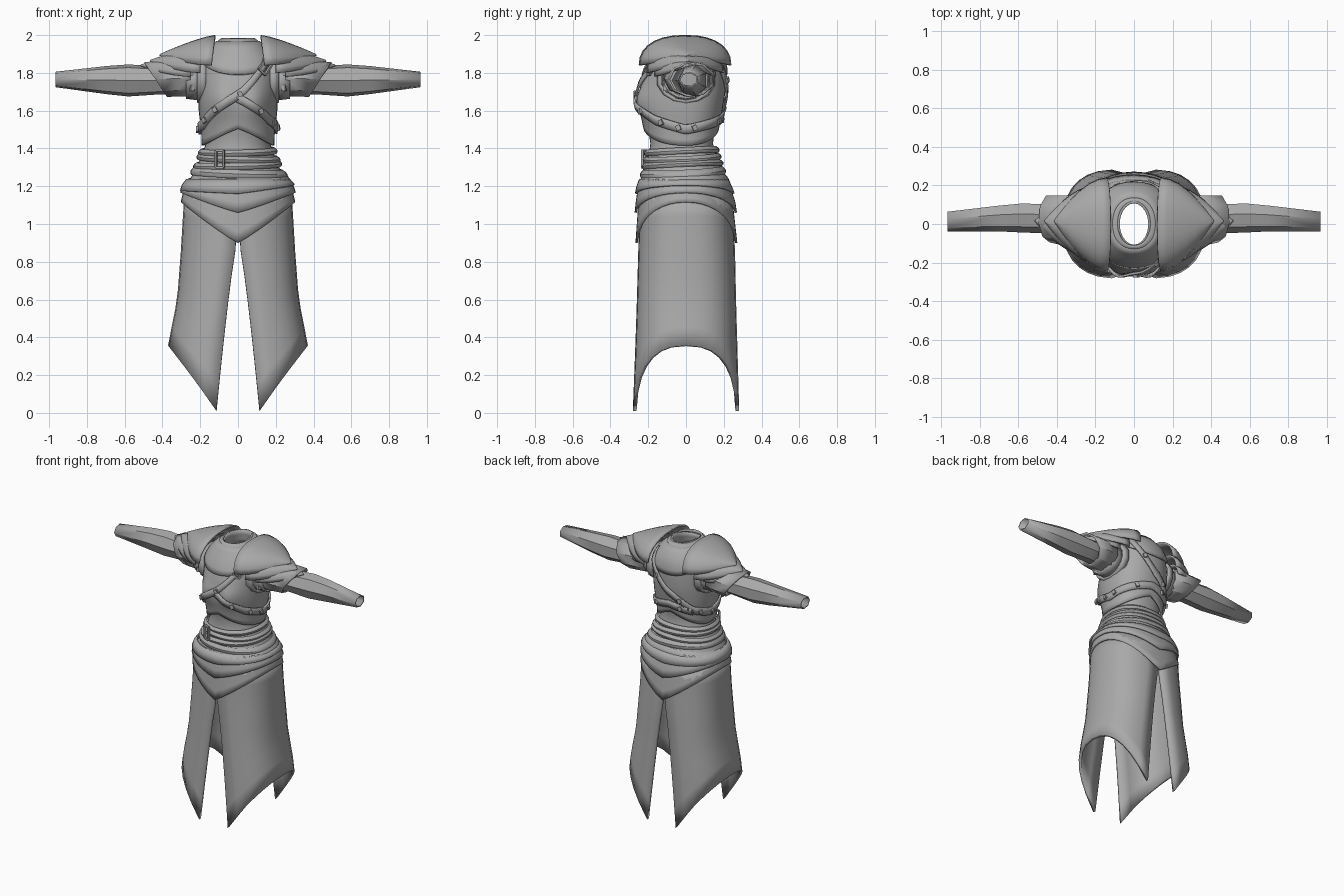
import bpy, bmesh, math
from mathutils import Vector, Matrix

if "Cube" in bpy.data.objects:
    bpy.data.objects.remove(bpy.data.objects["Cube"])

cloth = bpy.data.materials.new("plain_grey")
cloth.diffuse_color = (0.40, 0.40, 0.40, 1)
cloth.use_nodes = True
cloth.node_tree.nodes["Principled BSDF"].inputs["Base Color"].default_value = cloth.diffuse_color


def finish(name, bm, thick=0.0, angle=30):
    bmesh.ops.recalc_face_normals(bm, faces=bm.faces)
    me = bpy.data.meshes.new(name)
    bm.to_mesh(me)
    bm.free()
    ob = bpy.data.objects.new(name, me)
    bpy.context.collection.objects.link(ob)
    me.materials.append(cloth)
    if thick:
        m = ob.modifiers.new("thickness", 'SOLIDIFY')
        m.thickness, m.offset = thick, 0
    bpy.ops.object.select_all(action='DESELECT')
    ob.select_set(True)
    bpy.context.view_layer.objects.active = ob
    bpy.ops.object.shade_smooth_by_angle(angle=math.radians(angle))
    return ob


def sheet(name, f, nu, nv, closed=False, thick=0.0, angle=30):
    """Surface from f(u, v), u around and v along."""
    bm = bmesh.new()
    cols = nu if closed else nu + 1
    g = [[bm.verts.new(f(i / nu, j / nv)) for i in range(cols)] for j in range(nv + 1)]
    for j in range(nv):
        for i in range(nu):
            k = (i + 1) % cols
            bm.faces.new((g[j][i], g[j][k], g[j + 1][k], g[j + 1][i]))
    bmesh.ops.remove_doubles(bm, verts=bm.verts, dist=0.0005)
    return finish(name, bm, thick, angle)


def lerp_table(tab, t):
    if t <= tab[0][0]:
        return tab[0][1:]
    for p, q in zip(tab, tab[1:]):
        if t <= q[0]:
            k = (t - p[0]) / (q[0] - p[0])
            return [a + (b - a) * k for a, b in zip(p[1:], q[1:])]
    return tab[-1][1:]


def spow(v, n):
    return math.copysign(abs(v) ** (2 / n), v)


# height, half width, front depth, back depth
BODY = [(0.88, .30, .25, .255), (1.12, .285, .245, .24), (1.2, .278, .24, .22),
        (1.3, .22, .215, .185), (1.42, .178, .195, .15), (1.5, .183, .21, .16),
        (1.6, .197, .232, .18), (1.68, .2, .235, .195), (1.76, .2, .225, .2),
        (1.84, .195, .2, .2), (1.9, .165, .165, .18), (1.95, .12, .13, .14), (1.98, .085, .115, .115)]


def body(a, z, off=0.0):
    rx, yf, yb = lerp_table(BODY, z)
    c, s = spow(math.cos(a), 2.2), spow(math.sin(a), 2.2)
    x, y = (rx + off) * c, ((yb if s > 0 else yf) + off) * s
    if s < 0:  # bust
        y -= .03 * math.exp(-((abs(x) - .09) / .06) ** 2 - ((z - 1.65) / .07) ** 2)
    return Vector((x, y, z))


def wrap(name, bottom, top, off0, off1, nv=3, nu=40, thick=.012):
    """Band round the body; bottom and top are heights by angle."""
    def f(u, v):
        a = u * math.tau
        z0, z1 = bottom(a), top(a)
        return body(a, z0 + (z1 - z0) * v, off0 + (off1 - off0) * v)
    return sheet(name, f, nu, nv, True, thick)


def side(a):
    return abs(math.cos(a))


# torso
wrap("undershirt", lambda a: 1.2, lambda a: 1.56, 0, -.012, 8, thick=0)
wrap("bodice", lambda a: 1.505 - .09 * side(a), lambda a: 1.98, .008, .0, 18)
wrap("neck_plate", lambda a: 1.87 - .08 * max(0, abs(math.sin(a)) - .3) / .7,
     lambda a: 1.965, .014, .008, 5)


def collar_f(u, v):
    a = u * math.tau
    z = 1.88 + v * (.105 - .025 * max(0, -math.sin(a)))
    return ((.092 - .012 * v) * math.cos(a), (.125 - .012 * v) * math.sin(a), z)


sheet("collar", collar_f, 20, 3, True, .012)

# wrapped sash, each fold tilted a little differently
for i, (z, h, tilt) in enumerate([(1.385, .035, .004), (1.35, .035, -.008), (1.315, .035, .006),
                                  (1.275, .045, -.01), (1.225, .055, .012)]):
    def fold(u, v, z=z, h=h, t=tilt):
        a = u * math.tau
        zz = z + t * math.cos(a) + .01 * math.sin(a) + h * (v - .5)
        return body(a, zz, .008 + .013 * math.sin(math.pi * v))
    sheet("sash_fold_%d" % (i + 1), fold, 36, 4, True, 0)

# pointed hip tiers
wrap("hip_tier_lower", lambda a: 1.115 - .215 * (1 - side(a)),
     lambda a: 1.2 - .06 * (1 - side(a)), .012, .0, 4)
wrap("hip_tier_middle", lambda a: 1.165 - .105 * (1 - side(a)), lambda a: 1.22, .02, .006, 3)
wrap("hip_tier_upper", lambda a: 1.19 - .03 * (1 - side(a)) + .015 * math.cos(a),
     lambda a: 1.235, .022, .012, 2)

# skirt panels, slit at front and back
SKIRT = [(0, .385, .272, .272), (.36, .36, .258, .262), (.6, .312, .25, .255),
         (.85, .293, .243, .25), (1.15, .275, .235, .235)]
for s, label in ((1, "right"), (-1, "left")):
    def skirt_f(u, v):
        a = (u - .5) * math.pi
        c, q = spow(math.cos(a), 2.5), spow(math.sin(a), 2.5)
        c = max(c, 0)
        low = .01 + .345 * c
        z = low + (1.14 - low) * v
        rx, yf, yb = lerp_table(SKIRT, z)
        slit = .005 + .11 * max(0, (.9 - z) / .9) ** .8
        return (s * (slit + (rx - slit) * c), q * (yb if q > 0 else yf), z)
    sheet("skirt_panel_" + label, skirt_f, 14, 8, False, .02, 18)

    # shoulder plates: inner x, tip x, half depth, crest z, edge z, tip z
    for i, (x0, x1, w, zt, ze, zp) in enumerate([(.12, .41, .24, 1.995, 1.84, 1.895),
                                                 (.2, .46, .2, 1.93, 1.80, 1.865),
                                                 (.25, .51, .16, 1.885, 1.78, 1.84)]):
        def plate(u, v):
            t = u * math.pi
            crest = zt + (zp - zt) * v ** 1.3
            edge = ze + (zp - .005 - ze) * v ** 1.8
            x = x0 + (x1 - x0) * v - .02 * math.sin(t) * (1 - v) * (i == 0) + .02 * (1 - v) * (i == 0)
            y = .02 * v - .005 + w * (1 - v ** 1.7) * spow(math.cos(t), 2.3)
            return (s * x, y, edge + (crest - edge) * spow(math.sin(t), 2.3))
        sheet("shoulder_plate_%d_%s" % (i + 1, label), plate, 14, 6, False, .012)

    # arm tubes: x, centre y, centre z, half depth, half height, end slant
    def tube(name, rings, n, thick):
        tab = [(j / (len(rings) - 1),) + r for j, r in enumerate(rings)]

        def f(u, v):
            x, y, z, ry, rz, k = lerp_table(tab, v)
            a = (u + .5 / n) * math.tau
            return (s * (x + k * math.sin(a)), y + ry * math.cos(a), z + rz * math.sin(a))
        sheet(name + "_" + label, f, n, len(rings) - 1, True, thick, 20)

    tube("forearm_sleeve", [(.2, .01, 1.76, .08, .075, 0), (.42, .03, 1.76, .075, .072, 0),
                            (.58, .035, 1.76, .075, .083, 0), (.7, .032, 1.762, .066, .072, 0),
                            (.965, .015, 1.765, .05, .038, 0)], 7, .008)
    tube("upper_sleeve", [(.25, .01, 1.77, .125, .09, 0), (.34, .02, 1.77, .13, .09, .02),
                          (.435, .03, 1.765, .12, .088, .06)], 9, .012)
    tube("armhole_band_outer", [(.17, 0, 1.765, .15, .125, 0), (.215, 0, 1.765, .14, .115, 0)], 14, .016)
    tube("armhole_band_inner", [(.2, 0, 1.76, .12, .1, 0), (.275, 0, 1.76, .11, .09, 0)], 14, .014)


# straps: waypoints of angle in degrees and height
CROSS = [(-320, 1.9), (-270, 1.67), (-225, 1.54), (-180, 1.5), (-150, 1.53), (-90, 1.68), (-38, 1.9)]
CHEST = [(-92, 1.67), (-40, 1.55), (0, 1.5), (40, 1.53), (90, 1.57), (135, 1.53)]


def on_strap(path, deg, off):
    return body(math.radians(deg), lerp_table(path, deg)[0], off)


for name, path, half in (("shoulder_strap", CROSS, .027), ("chest_strap", CHEST, .025)):
    def strap_f(u, v):
        d = path[0][0] + (path[-1][0] - path[0][0]) * u
        z = lerp_table(path, d)[0] + half * (2 * v - 1)
        return body(math.radians(d), z, .022)
    sheet(name, strap_f, 40, 2, False, .012)


def block(name, pos, size, spin=0.0):
    """Small box facing away from the body axis."""
    bm = bmesh.new()
    bmesh.ops.create_cube(bm, size=1)
    out = Vector((pos.x, pos.y, 0)).to_track_quat('Y', 'Z').to_matrix().to_4x4()
    mat = Matrix.Translation(pos) @ out @ Matrix.Rotation(spin, 4, 'Y') @ Matrix.Diagonal((*size, 1))
    bmesh.ops.transform(bm, matrix=mat, verts=bm.verts)
    finish(name, bm)


# studs along the straps
for path, degs in ((CROSS, (-290, -250, -210, -180, -142, -120, -88)),
                   (CHEST, (-60, -30, -8, 12, 60, 110))):
    for d in degs:
        block("strap_stud", on_strap(path, d, .031), (.024, .016, .028), .4)

# strap buckle and sash buckle, each four thin bars
for name, a, z, w, h, off, spin in (("strap_buckle", -52, 1.835, .05, .08, .034, -.7),
                                    ("sash_buckle", -112, 1.345, .045, .09, .03, 0)):
    centre = body(math.radians(a), z, off)
    q = Vector((centre.x, centre.y, 0)).to_track_quat('Y', 'Z')
    turn = Matrix.Rotation(spin, 3, 'Y')
    for dx, dz, sx, sz in ((-.5, 0, .01, h), (.5, 0, .01, h), (0, -.5, w, .01), (0, .5, w, .01)):
        block(name + "_bar", centre + q @ (turn @ Vector((dx * w, 0, dz * h))), (sx, .015, sz), spin)

# armhole strap clasps
for s in (1, -1):
    for z in (1.8, 1.72):
        block("armhole_clasp", Vector((s * .245, -.105, z)), (.03, .02, .03))
